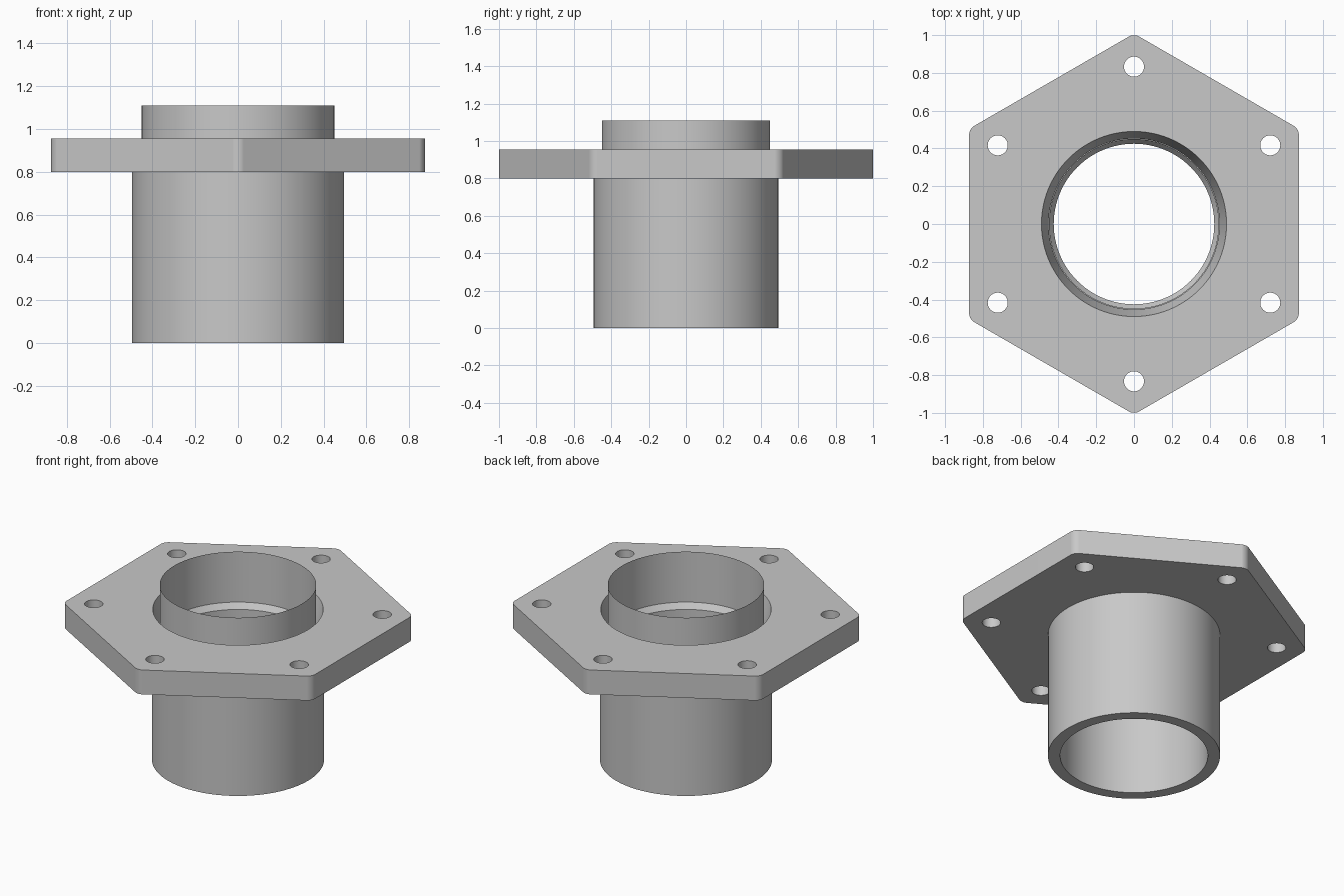
import bpy, bmesh
from math import cos, sin, pi, radians

cube = bpy.data.objects.get("Cube")
if cube:
    bpy.data.objects.remove(cube, do_unlink=True)

grey = bpy.data.materials.new("cast grey")
grey.use_nodes = True
colour = (0.58, 0.58, 0.58, 1)
grey.diffuse_color = colour
grey.node_tree.nodes["Principled BSDF"].inputs["Base Color"].default_value = colour

PLATE_BOTTOM, PLATE_TOP = 0.80, 0.955


def add_object(name, bm):
    mesh = bpy.data.meshes.new(name)
    bm.to_mesh(mesh)
    bm.free()
    mesh.materials.append(grey)
    obj = bpy.data.objects.new(name, mesh)
    bpy.context.collection.objects.link(obj)
    return obj


def lathe(name, profile, steps=96):
    """Spin an (r, z) profile around the z axis."""
    bm = bmesh.new()
    verts = [bm.verts.new((r, 0, z)) for r, z in profile]
    edges = [bm.edges.new(pair) for pair in zip(verts, verts[1:])]
    bmesh.ops.spin(bm, geom=verts + edges, cent=(0, 0, 0), axis=(0, 0, 1),
                   angle=2 * pi, steps=steps, use_merge=False)
    bmesh.ops.remove_doubles(bm, verts=bm.verts[:], dist=1e-4)
    bmesh.ops.recalc_face_normals(bm, faces=bm.faces[:])
    return add_object(name, bm)


def activate(obj):
    bpy.ops.object.select_all(action='DESELECT')
    obj.select_set(True)
    bpy.context.view_layer.objects.active = obj


def cut(target, cutter):
    mod = target.modifiers.new("cut", 'BOOLEAN')
    mod.operation = 'DIFFERENCE'
    mod.solver = 'EXACT'
    mod.object = cutter
    activate(target)
    bpy.ops.object.modifier_apply(modifier=mod.name)
    bpy.data.objects.remove(cutter, do_unlink=True)


# Pipe with thick lower wall, inner chamfer and thin upper collar
pipe = lathe("pipe_and_collar", [
    (0.45, 1.11), (0.45, 0.79), (0.425, 0.755),
    (0.425, 0), (0.495, 0), (0.495, PLATE_BOTTOM)])

# Hexagonal flange with rounded corners
bm = bmesh.new()
R = 1.008
corners = [bm.verts.new((R * cos(pi / 6 + i * pi / 3), R * sin(pi / 6 + i * pi / 3),
                         PLATE_BOTTOM)) for i in range(6)]
base = bm.faces.new(corners)
top = bmesh.ops.extrude_face_region(bm, geom=[base])
bmesh.ops.translate(bm, vec=(0, 0, PLATE_TOP - PLATE_BOTTOM),
                    verts=[v for v in top["geom"] if isinstance(v, bmesh.types.BMVert)])
upright = [e for e in bm.edges if abs(e.verts[0].co.z - e.verts[1].co.z) > 0.1]
bmesh.ops.bevel(bm, geom=upright, offset=0.03, segments=5, profile=0.5, affect='EDGES')
bmesh.ops.recalc_face_normals(bm, faces=bm.faces[:])
flange = add_object("hexagonal_flange", bm)

# Tapered bore around the collar
bore = lathe("bore_cutter", [(0, 0.79), (0.45, 0.79), (0.4924, 0.965), (0, 0.965)])
cut(flange, bore)

# Six bolt holes, one near each corner
for i in range(6):
    a = pi / 6 + i * pi / 3
    hole = lathe("hole_cutter", [(0, 0.7), (0.053, 0.7), (0.053, 1.1), (0, 1.1)], 40)
    hole.location = (0.833 * cos(a), 0.833 * sin(a), 0)
    cut(flange, hole)

for obj in (pipe, flange):
    activate(obj)
    bpy.ops.object.shade_smooth_by_angle(angle=radians(30))
normals = flange.modifiers.new("flat sides", 'WEIGHTED_NORMAL')
normals.keep_sharp = True
